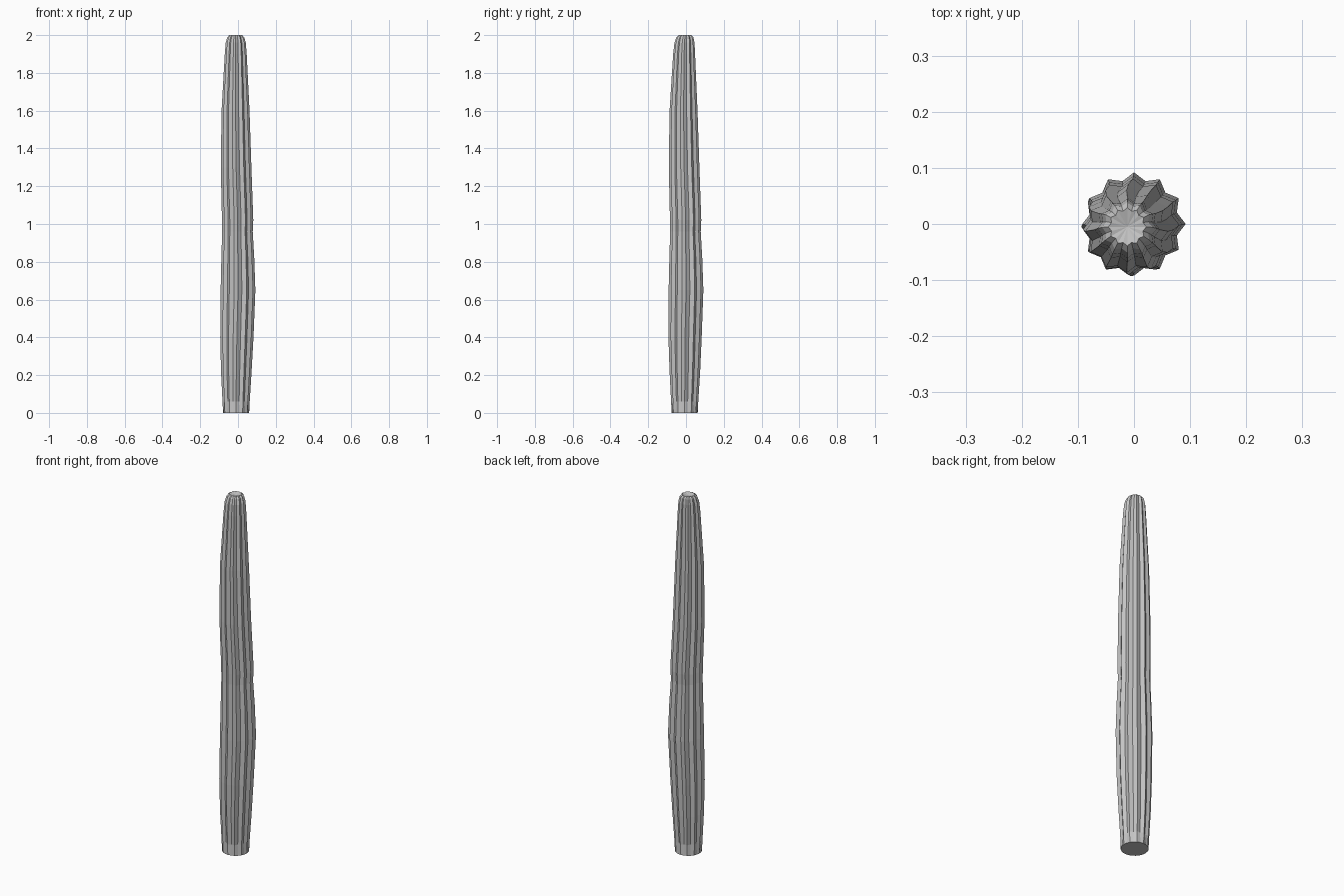
import bpy, bmesh, math

RIBS = 12
N = RIBS * 2

# Stem sections: height, centre x, centre y, rib radius, groove ratio
SECTIONS = [
    (0.00, -0.010, -0.007, 0.069, 1.00),
    (0.06, -0.010, -0.007, 0.072, 0.86),
    (0.22, -0.009, -0.006, 0.081, 0.86),
    (0.40, -0.006, -0.005, 0.088, 0.86),
    (0.65, 0.000, 0.000, 0.092, 0.86),
    (0.82, -0.001, -0.001, 0.087, 0.86),
    (0.96, -0.003, -0.003, 0.081, 0.86),
    (1.02, -0.002, -0.002, 0.083, 0.86),
    (1.30, -0.010, -0.010, 0.081, 0.86),
    (1.60, -0.013, -0.013, 0.074, 0.86),
    (1.90, -0.012, -0.010, 0.058, 0.86),
    (1.96, -0.012, -0.008, 0.053, 0.86),
    (1.988, -0.012, -0.006, 0.045, 0.86),
    (2.00, -0.012, -0.005, 0.034, 0.85),
]

bm = bmesh.new()

# Star-shaped rings, ribs and grooves alternating
rings = []
for z, cx, cy, r, groove in SECTIONS:
    ring = []
    for i in range(N):
        a = 2 * math.pi * i / N
        rr = r * (groove if i % 2 else 1.0)
        ring.append(bm.verts.new((cx + rr * math.cos(a), cy + rr * math.sin(a), z)))
    rings.append(ring)

# Ribbed sides
for low, high in zip(rings, rings[1:]):
    for i in range(N):
        j = (i + 1) % N
        bm.faces.new((low[i], low[j], high[j], high[i]))

# Flat base and slightly sunken crown
bm.faces.new(rings[0][::-1])
apex = bm.verts.new((-0.012, -0.005, 1.992))
for i in range(N):
    bm.faces.new((rings[-1][i], rings[-1][(i + 1) % N], apex))

mesh = bpy.data.meshes.new("ribbed_stem")
bm.to_mesh(mesh)
bm.free()

grey = bpy.data.materials.new("plain grey")
grey.diffuse_color = (0.55, 0.55, 0.55, 1)
mesh.materials.append(grey)

stem = bpy.data.objects.new("ribbed_stem", mesh)
bpy.context.collection.objects.link(stem)
